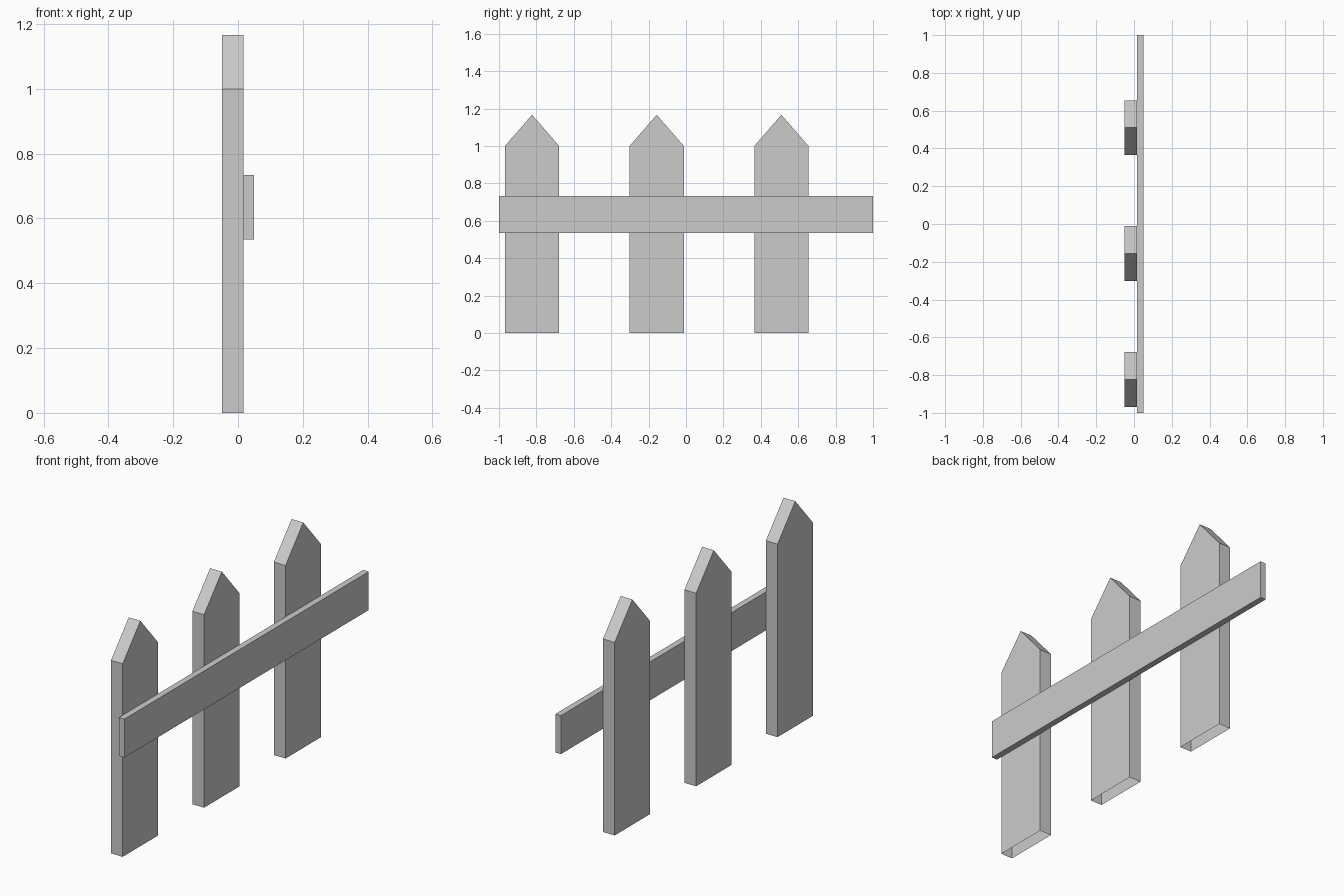
import bpy
import bmesh

if "Cube" in bpy.data.objects:
    bpy.data.objects.remove(bpy.data.objects["Cube"])

BACK_X, JOIN_X, FRONT_X = -0.05, 0.017, 0.049


def finish(name, bm):
    bmesh.ops.recalc_face_normals(bm, faces=bm.faces)
    mesh = bpy.data.meshes.new(name)
    bm.to_mesh(mesh)
    bm.free()
    obj = bpy.data.objects.new(name, mesh)
    bpy.context.collection.objects.link(obj)
    return obj


def extruded_profile(name, profile, x0, x1, open_bottom=False):
    """Extrude a (y, z) outline along x."""
    bm = bmesh.new()
    face = bm.faces.new([bm.verts.new((x0, y, z)) for y, z in profile])
    result = bmesh.ops.extrude_face_region(bm, geom=[face], use_keep_orig=True)
    moved = [v for v in result["geom"] if isinstance(v, bmesh.types.BMVert)]
    bmesh.ops.translate(bm, verts=moved, vec=(x1 - x0, 0, 0))
    if open_bottom:
        base = [f for f in bm.faces if all(abs(v.co.z) < 1e-6 for v in f.verts)]
        bmesh.ops.delete(bm, geom=base, context="FACES_ONLY")
    return finish(name, bm)


# Pointed pickets, hollow with an open underside
half = 0.145
for i in range(3):
    y = -0.823 + i * 0.6665
    outline = [(y - half, 0), (y + half, 0), (y + half, 1.0),
               (y, 1.167), (y - half, 1.0)]
    extruded_profile(f"picket_{i + 1}", outline, BACK_X, JOIN_X, open_bottom=True)

# Horizontal rail across the picket faces
extruded_profile("rail", [(-1, 0.535), (1, 0.535), (1, 0.734), (-1, 0.734)],
                 JOIN_X, FRONT_X)
